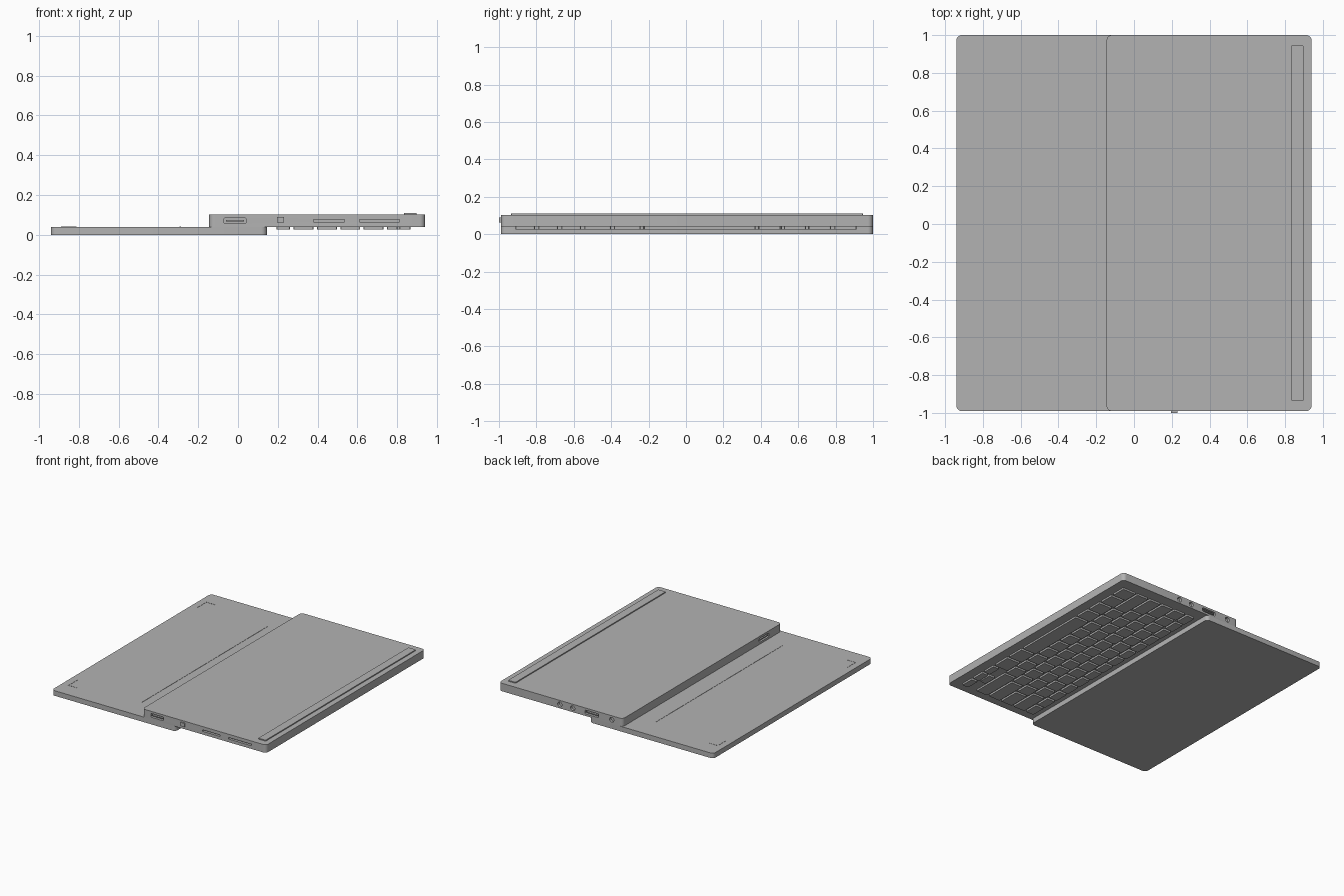
import bpy, bmesh, math
from mathutils import Matrix, Vector

if "Cube" in bpy.data.objects:
    bpy.data.objects.remove(bpy.data.objects["Cube"])

grey = bpy.data.materials.new("grey")
grey.diffuse_color = (0.45, 0.45, 0.45, 1)
grey.use_nodes = True
grey.node_tree.nodes["Principled BSDF"].inputs["Base Color"].default_value = grey.diffuse_color


def finish(name, bm):
    bmesh.ops.recalc_face_normals(bm, faces=bm.faces)
    mesh = bpy.data.meshes.new(name)
    bm.to_mesh(mesh)
    bm.free()
    mesh.materials.append(grey)
    ob = bpy.data.objects.new(name, mesh)
    bpy.context.collection.objects.link(ob)
    return ob


def add_box(bm, x0, x1, y0, y1, z0, z1, r=0.0, axis=2, segs=4):
    """Box whose edges along one axis can be rounded."""
    part = bmesh.ops.create_cube(bm, size=1)["verts"]
    for v in part:
        v.co = Vector(((x0, x1)[v.co.x > 0], (y0, y1)[v.co.y > 0], (z0, z1)[v.co.z > 0]))
    if r:
        edges = {e for v in part for e in v.link_edges
                 if abs((e.verts[0].co - e.verts[1].co).normalized()[axis]) > 0.9}
        bmesh.ops.bevel(bm, geom=list(edges), offset=r, segments=segs,
                        affect='EDGES', profile=0.5)


def box(name, *dims, **kw):
    bm = bmesh.new()
    add_box(bm, *dims, **kw)
    return finish(name, bm)


def smooth(ob):
    bpy.ops.object.select_all(action='DESELECT')
    ob.select_set(True)
    bpy.context.view_layer.objects.active = ob
    bpy.ops.object.shade_smooth_by_angle(angle=math.radians(35))


# Screen panel lies under the keyboard base
screen = box("screen_panel", -0.94, 0.145, -0.99, 1.0, 0, 0.04, r=0.028, segs=6)
base = box("keyboard_base", -0.145, 0.94, -0.99, 1.0, 0.04, 0.103, r=0.028, segs=6)

# Port recesses: front slots, back sockets, hinge side socket
bm = bmesh.new()
add_box(bm, -0.07, 0.04, -1.05, -0.97, 0.056, 0.086, r=0.008, axis=1)
for x0, x1 in ((0.38, 0.535), (0.61, 0.81)):
    add_box(bm, x0, x1, -1.05, -0.97, 0.065, 0.077)
add_box(bm, 0.066, 0.186, 0.98, 1.05, 0.056, 0.086, r=0.008, axis=1)
for x in (0.406, 0.293, -0.049):
    bmesh.ops.create_cone(bm, cap_ends=True, segments=20, radius1=0.019, radius2=0.019,
                          depth=0.07, matrix=Matrix.Translation((x, 1.015, 0.071))
                          @ Matrix.Rotation(math.pi / 2, 4, 'X'))
add_box(bm, -0.2, -0.125, -0.83, -0.71, 0.056, 0.086, r=0.008, axis=0)
cutter = finish("port_cutter", bm)
cutter.hide_render = True
cutter.display_type = 'WIRE'
cut = base.modifiers.new("ports", 'BOOLEAN')
cut.object = cutter
cut.solver = 'EXACT'
smooth(screen)
bpy.context.view_layer.objects.active = base
bpy.ops.object.modifier_apply(modifier="ports")
bpy.data.objects.remove(cutter)
smooth(base)

# Connector tongues inside the wide ports
bm = bmesh.new()
add_box(bm, -0.06, 0.03, -0.988, -0.965, 0.067, 0.075)
add_box(bm, 0.076, 0.176, 0.975, 0.998, 0.067, 0.075)
add_box(bm, -0.143, -0.12, -0.82, -0.72, 0.067, 0.075)
finish("port_tongues", bm)

# Slider on the front edge and long rubber foot
box("power_slider", 0.195, 0.23, -1.0, -0.985, 0.062, 0.09)
box("rubber_foot", 0.833, 0.897, -0.935, 0.945, 0.10, 0.111, r=0.004)

# Fine marks on the back of the screen
bm = bmesh.new()
add_box(bm, -0.294, -0.286, -0.79, 0.79, 0.039, 0.042)
for y, s in ((0.87, -1), (-0.86, 1)):
    add_box(bm, -0.888, -0.883, *sorted((y, y + s * 0.11)), 0.039, 0.0415)
    add_box(bm, -0.883, -0.81, *sorted((y, y + s * 0.005)), 0.039, 0.0415)
finish("screen_marks", bm)

# Keys under the base, one row at a time: x start, x end, key widths in units
rows = [
    (0.193, 0.262, [15 / 14] * 14),
    (0.280, 0.380, [1] * 13 + [2]),
    (0.397, 0.497, [1.5] + [1] * 12 + [1.5]),
    (0.514, 0.614, [1.75] + [1] * 11 + [2.25]),
    (0.631, 0.731, [2.25] + [1] * 10 + [2.75]),
    (0.748, 0.866, [1.1] * 4 + [5] + [1.3, 1.3]),
]
UNIT, GAP = 0.1227, 0.009
bm = bmesh.new()


def add_key(x0, x1, y_top, width):
    add_box(bm, x0, x1, y_top - width * UNIT + GAP, y_top - GAP, 0.026, 0.042, r=0.008, segs=2)


for x0, x1, widths in rows:
    y = 0.92
    for w in widths:
        add_key(x0, x1, y, w)
        y -= w * UNIT
# Arrow cluster with half-height middle keys
for i in range(3):
    if i == 1:
        add_key(0.748, 0.802, y, 1)
    add_key(0.812, 0.866, y, 1)
    y -= UNIT
finish("keys", bm)
